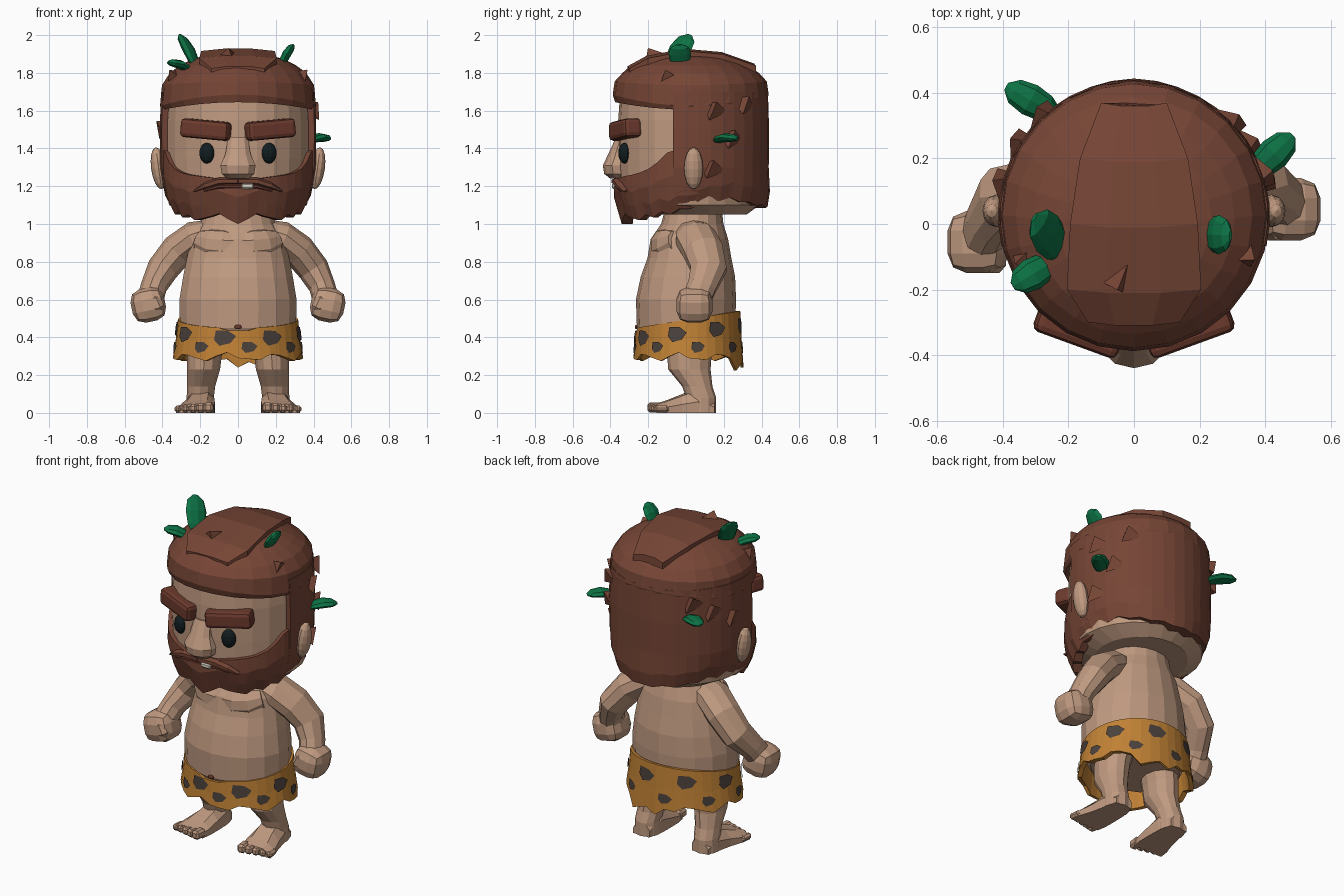
import bpy, bmesh
from math import sin, cos, pi, radians
from mathutils import Vector, Matrix, Euler

if "Cube" in bpy.data.objects:
    bpy.data.objects.remove(bpy.data.objects["Cube"])


def material(name, rgb):
    m = bpy.data.materials.new(name)
    m.diffuse_color = (*rgb, 1)
    m.use_nodes = True
    m.node_tree.nodes["Principled BSDF"].inputs["Base Color"].default_value = m.diffuse_color
    return m


SKIN = material("skin", (.52, .32, .215))
HAIR = material("hair", (.18, .06, .036))
BROW = material("brow", (.15, .042, .026))
CLOTH = material("hide", (.53, .22, .035))
SPOT = material("spot", (.07, .053, .045))
LEAF = material("leaf", (.004, .17, .06))
DARK = material("dark", (.006, .012, .014))
TOOTH = material("tooth", (.75, .7, .6))


def finish(name, bm, mat, mirror=False):
    bmesh.ops.recalc_face_normals(bm, faces=bm.faces)
    me = bpy.data.meshes.new(name)
    bm.to_mesh(me)
    bm.free()
    me.materials.append(mat)
    ob = bpy.data.objects.new(name, me)
    bpy.context.collection.objects.link(ob)
    if mirror:
        ob.modifiers.new("mirror", 'MIRROR')
    return ob


def loft(name, sections, mat, mirror=False, loop=False):
    """Skin a list of closed point rings, capping the ends."""
    bm = bmesh.new()
    rings = [[bm.verts.new(p) for p in s] for s in sections]
    pairs = list(zip(rings, rings[1:])) + ([(rings[-1], rings[0])] if loop else [])
    for a, b in pairs:
        for i in range(len(a)):
            j = (i + 1) % len(a)
            bm.faces.new((a[i], a[j], b[j], b[i]))
    if not loop:
        bm.faces.new(rings[0])
        bm.faces.new(rings[-1])
    return finish(name, bm, mat, mirror)


def ring(cx, cy, z, rx, ry, n=18):
    return [(cx + rx * sin(2 * pi * i / n), cy - ry * cos(2 * pi * i / n), z) for i in range(n)]


def tube(name, path, mat, n=8, side=(0, 1, 0), mirror=False):
    """Path points are (x, y, z, radius across, radius along side)."""
    pts = [Vector(p[:3]) for p in path]
    secs = []
    for i, p in enumerate(pts):
        d = (pts[min(i + 1, len(pts) - 1)] - pts[max(i - 1, 0)]).normalized()
        b = Vector(side)
        b = (b - d * b.dot(d)).normalized()
        a = d.cross(b)
        ra, rb = path[i][3:]
        secs.append([p + a * ra * cos(2 * pi * k / n) + b * rb * sin(2 * pi * k / n) for k in range(n)])
    return loft(name, secs, mat, mirror)


def box(name, loc, size, mat, rot=(0, 0, 0), bevel=.02, seg=1, mirror=False):
    bm = bmesh.new()
    m = Matrix.LocRotScale(Vector(loc), Euler([radians(r) for r in rot]), Vector(size))
    bmesh.ops.create_cube(bm, size=1, matrix=m)
    bmesh.ops.bevel(bm, geom=bm.edges[:], offset=bevel, segments=seg, affect='EDGES', profile=.5)
    return finish(name, bm, mat, mirror)


def ball(name, loc, size, mat, mirror=False, rot=(0, 0, 0)):
    bm = bmesh.new()
    m = Matrix.LocRotScale(Vector(loc), Euler([radians(r) for r in rot]), Vector(size))
    bmesh.ops.create_uvsphere(bm, u_segments=12, v_segments=8, radius=1, matrix=m)
    return finish(name, bm, mat, mirror)


def interp(table, x):
    for (x0, y0), (x1, y1) in zip(table, table[1:]):
        if x <= x1:
            return y0 + (y1 - y0) * (x - x0) / (x1 - x0)
    return table[-1][1]


def head_point(deg, z, s):
    """Point on the head outline; 0 degrees is the front, 90 is +x."""
    return Vector((.415 * s * sin(radians(deg)), .025 - .415 * s * cos(radians(deg)), z))


def head_ring(z, s, dy=0, sag=0, n=24):
    """Horizontal head ring whose sides hang lower by sag."""
    return [head_point(a, z - sag * sin(radians(a)) ** 2, s) + Vector((0, dy, 0))
            for a in (360 * i / n for i in range(n))]


# Head: skin core, hair cap and raised crest
loft("head", [head_ring(z, s, dy) for z, s, dy in
              ((1.05, .64, .03), (1.1, .88, 0), (1.2, .915, 0), (1.35, .925, 0), (1.55, .925, 0), (1.7, .9, 0))], SKIN)
loft("hair_cap", [head_ring(z, s, dy, sag) for z, s, dy, sag in
                  ((1.67, .9, 0, .06), (1.645, .965, 0, .04), (1.685, .995, 0, .06), (1.755, .97, 0, .02),
                   (1.8, .87, 0, 0), (1.84, .74, -.01, 0), (1.875, .57, -.01, 0), (1.9, .34, -.01, 0))], HAIR)
crest = ((-.3, .14, 1.835), (-.2, .205, 1.89), (0, .195, 1.928), (.2, .165, 1.91), (.37, .1, 1.85))
loft("hair_crest", [[(-w, y, z - .1), (-w, y, z - .012), (-w * .4, y - .01, z), (w * .4, y - .01, z),
                     (w, y, z - .012), (w, y, z - .1)] for y, w, z in crest], HAIR)

# Back hair: thick curved panel around the sides and back
secs = []
for i in range(23):
    deg = 77 + 206 * i / 22
    edge = 103 - abs(deg - 180)
    lo = interp([(0, 1.08), (20, 1.1), (45, 1.13), (70, 1.1), (103, 1.08)], edge) + .012 * (i % 2)
    tuck = interp([(0, .84), (30, .87), (70, .95), (103, .98)], edge)
    secs.append([head_point(deg, z, s) for z, s in
                 ((lo, .78), (lo, tuck), (lo + .08, (tuck + 1) / 2 + .02), (1.3, .995), (1.5, 1.0),
                  (1.7, .985), (1.7, .86))])
loft("back_hair", secs, HAIR)

# Beard: front panel with ragged lower edge
lower = (1.0, 1.025, 1.055, 1.04, 1.03, 1.02, 1.05, 1.035, 1.065, 1.05, 1.08, 1.08, 1.09)
secs = []
for k in range(-12, 13):
    lo = lower[abs(k)]
    hi = interp([(0, 1.225), (20, 1.245), (45, 1.265), (60, 1.3), (74, 1.39), (96, 1.41)], abs(k) * 8)
    tuck = interp([(0, .88), (48, .86), (96, .83)], abs(k) * 8)
    secs.append([head_point(k * 8, z, s) for z, s in
                 ((lo, .74), (lo, tuck), (lo + .07, .93), ((lo + hi) / 2 + .03, .98), (hi, .975), (hi, .84))])
loft("beard", secs, HAIR)
tube("moustache", [(0, -.368, 1.226, .018, .03), (.1, -.362, 1.226, .02, .03), (.17, -.343, 1.205, .018, .03),
                   (.23, -.315, 1.175, .005, .02)], HAIR, 6, mirror=True)
tube("mouth", [(0, -.376, 1.198, .01, .01), (.1, -.37, 1.198, .01, .01), (.18, -.345, 1.178, .006, .008)],
     BROW, 6, mirror=True)
box("tooth", (.05, -.378, 1.2), (.065, .03, .028), TOOTH, bevel=.006)

# Face
loft("nose", [ring(0, y, z, rx, ry, 10) for y, z, rx, ry in
              ((-.355, 1.24, .06, .045), (-.365, 1.265, .09, .068), (-.37, 1.31, .098, .07),
               (-.355, 1.37, .07, .057), (-.335, 1.46, .055, .035))], SKIN)
ball("eye", (.165, -.325, 1.375), (.042, .032, .055), DARK, True, (0, 0, 22))
box("eyebrow", (.168, -.322, 1.5), (.27, .1, .1), BROW, (0, -5, 20), .022, 2, True)
ball("ear", (.42, .04, 1.295), (.04, .05, .112), SKIN, True, (0, 8, 0))

# Hair tufts: three-sided spikes growing out of the hair
tufts = ((-68, 1.77, .87), (70, 1.77, .87), (-104, 1.5, 1), (106, 1.29, 1), (-122, 1.56, 1), (122, 1.45, 1),
         (-138, 1.62, 1), (134, 1.63, 1), (108, 1.6, 1))
for i, (deg, z, s) in enumerate(tufts):
    tube(f"hair_tuft_{i + 1}", [(*head_point(deg, z - .01, s - .05), .08, .07),
                                (*head_point(deg, z + .045, s + .07), .003, .003)], HAIR, 3, (0, 0, -1))
tube("top_tuft", [(-.05, -.17, 1.88, .06, .06), (-.05, -.2, 1.93, .003, .003)], HAIR, 3)

# Leaves: base, tip, width direction, half width
leaves = (((-.215, -.09, 1.81), (-.305, .02, 2.0), (.6, 1, -.3), .065),
          ((-.24, -.11, 1.80), (-.37, -.19, 1.855), (.5, -1, 0), .05),
          ((.215, -.03, 1.81), (.295, -.035, 1.95), (0, 1, 0), .06),
          ((.36, .15, 1.435), (.485, .27, 1.45), (1, -1, 0), .05),
          ((-.23, .33, 1.52), (-.39, .42, 1.55), (.5, 1, 0), .05))
for i, (a, b, side, w) in enumerate(leaves):
    a, b = Vector(a), Vector(b)
    bend = Vector((0, 0, .015))
    tube(f"leaf_{i + 1}", [(*(a.lerp(b, t) + bend * sin(pi * t)), .024 * k, w * k) for t, k in
                           ((0, .35), (.25, .85), (.55, 1), (.84, .8), (1, .25))], LEAF, 8, side)

# Torso
loft("torso", [ring(0, cy, z, rx, ry) for cy, z, rx, ry in
               ((.01, .36, .27, .22), (0, .45, .312, .26), (0, .6, .315, .265), (.01, .72, .295, .25),
                (.018, .82, .275, .222), (.018, .92, .25, .205), (.033, 1.0, .2, .165), (.04, 1.08, .18, .15))], SKIN)
tube("chest", [(.004, -.11, .89, .07, .08), (.07, -.107, .885, .095, .085), (.14, -.085, .89, .09, .08),
               (.2, -.045, .91, .06, .06)], SKIN, 10, mirror=True)
ball("navel", (0, -.263, .455), (.02, .008, .012), BROW)

# Arms: bent at the elbow, the left one held further forward
for name, sx, dy in (("right_arm", 1, 0), ("left_arm", -1, -.1)):
    path = ((.15, .035, .955, .07, .095), (.22, .05, .93, .09, .112), (.32, .09, .86, .09, .11),
            (.4, .12 + dy * .4, .76, .084, .1), (.445, .085 + dy * .8, .67, .07, .08),
            (.465, .055 + dy, .6, .07, .078))
    tube(name, [(sx * p[0], *p[1:]) for p in path], SKIN, 10)
    box(name.replace("arm", "fist"), (sx * .475, .045 + dy, .572), (.18, .19, .18), SKIN,
        (0, sx * 12, 0), .06, 2)
    box(name.replace("arm", "thumb"), (sx * .435, -.02 + dy, .58), (.07, .06, .1), SKIN,
        (0, sx * 25, 0), .022, 1)

# Legs, feet and toes
loft("leg", [ring(cx, cy, z, rx, ry, 12) for cx, cy, z, rx, ry in
             ((.15, .03, .44, .1, .12), (.177, .018, .31, .092, .118), (.182, .018, .23, .087, .112),
              (.195, .06, .14, .074, .08), (.2, .08, .08, .072, .08), (.2, .08, 0, .075, .08))], SKIN, True)
loft("foot", [[(cx - w, y, 0), (cx - w, y, h * .6), (cx - w * .6, y, h), (cx + w * .5, y, h * .9),
               (cx + w, y, h * .45), (cx + w, y, 0)] for y, cx, w, h in
              ((.15, .2, .055, .07), (.06, .2, .075, .13), (-.02, .208, .085, .1),
               (-.1, .222, .098, .068), (-.155, .23, .097, .05))], SKIN, True)
for i in range(5):
    r = .052 - .004 * i
    box(f"toe_{i + 1}", (.153 + .041 * i, -.165 + .009 * i, r / 2 + .002), (r * .95, .075, r), SKIN,
        (0, 0, 6), .012, 1, True)


# Loincloth: ragged wrap, dipping at the front
def cloth_point(deg, z, grow=0):
    a = radians(deg)
    flare = .02 * (.5 - z) / .2 + grow
    return Vector(((.318 + flare) * sin(a), .012 - (.277 + flare * .5) * cos(a), z))


ragged = (.29, .285, .28, .31, .305, .29, .275, .3, .32)
secs = []
for i in range(36):
    c = cos(radians(i * 10))
    hi = .495 - .045 * c - (.015 if i in (35, 0, 1) else 0)
    lo = ragged[i % 9] - (.05 if 15 <= i <= 18 else 0)
    secs.append([cloth_point(i * 10, z, g) for z, g in
                 ((lo, -.025), (lo, .006), ((lo + hi) / 2, 0), (hi, 0), (hi, -.03))])
loft("loincloth", secs, CLOTH, loop=True)

# Dark spots lying on the cloth
bm = bmesh.new()
for i in range(16):
    deg, z = i * 22.5 + 10, (.43 - .035 * cos(radians(i * 22.5)) if i % 2 else .348)
    r = .058 if i % 2 else .042
    bm.faces.new([bm.verts.new(cloth_point(deg + r * k * cos(t) * 190, z + r * k * .8 * sin(t), .009))
                  for t, k in ((.2, 1), (1.2, .85), (2.3, 1.1), (3.4, .9), (4.3, 1), (5.4, .8))])
finish("cloth_spots", bm, SPOT)
